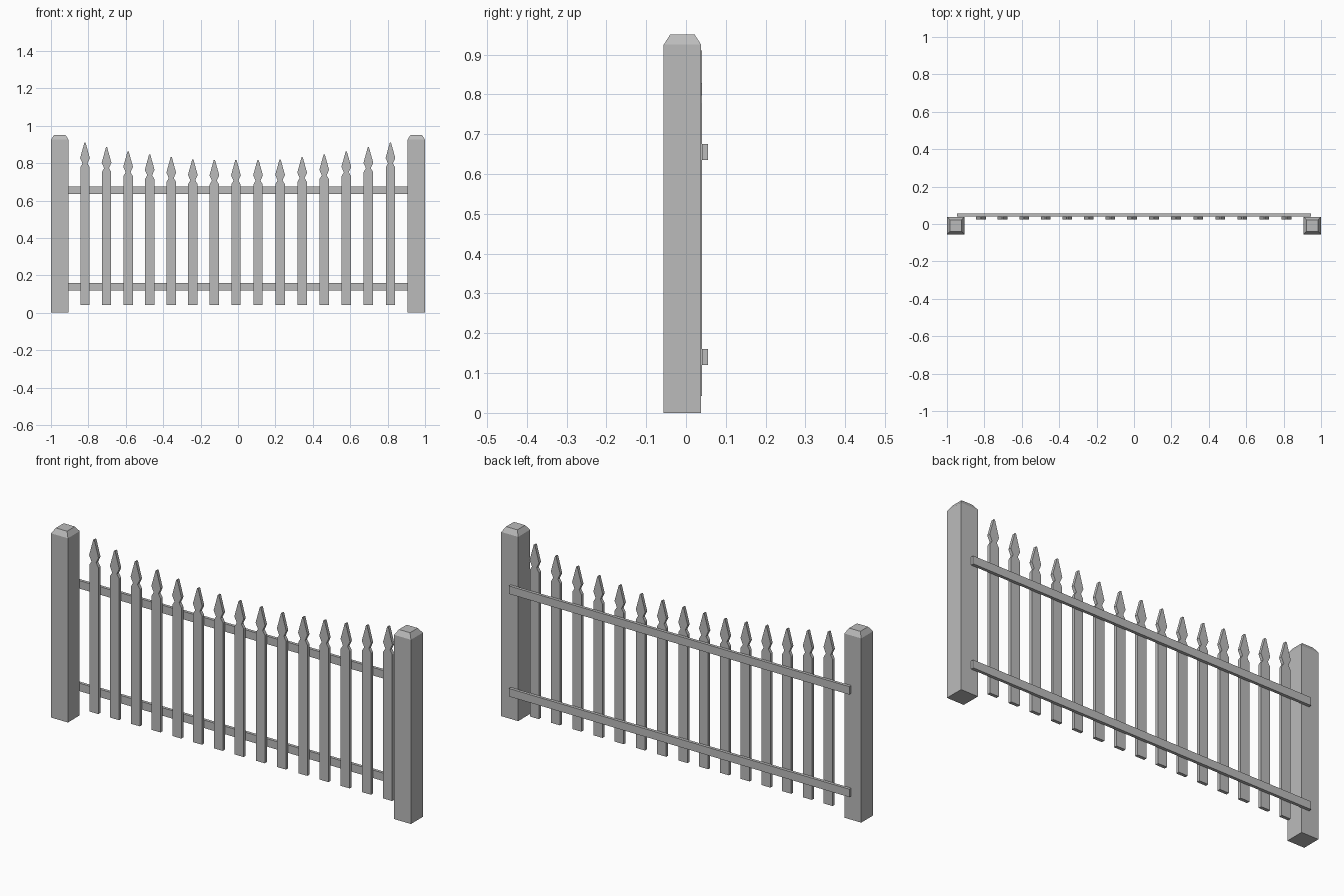
import bpy
import bmesh

cube = bpy.data.objects.get("Cube")
if cube:
    bpy.data.objects.remove(cube, do_unlink=True)

# Single flat material
grey = bpy.data.materials.new("grey_wood")
grey.use_nodes = True
COLOUR = (0.5, 0.5, 0.5, 1)
grey.diffuse_color = COLOUR
grey.node_tree.nodes["Principled BSDF"].inputs["Base Color"].default_value = COLOUR


def finish(bm, name):
    bmesh.ops.recalc_face_normals(bm, faces=bm.faces)
    mesh = bpy.data.meshes.new(name)
    bm.to_mesh(mesh)
    bm.free()
    mesh.materials.append(grey)
    obj = bpy.data.objects.new(name, mesh)
    bpy.context.collection.objects.link(obj)
    return obj


def loft(name, rings):
    """Join matching rings of points and cap both ends."""
    bm = bmesh.new()
    loops = [[bm.verts.new(p) for p in ring] for ring in rings]
    n = len(loops[0])
    for a, b in zip(loops, loops[1:]):
        for i in range(n):
            j = (i + 1) % n
            bm.faces.new((a[i], a[j], b[j], b[i]))
    bm.faces.new(loops[0])
    bm.faces.new(loops[-1])
    return finish(bm, name)


def square(cx, cy, half, z):
    return [(cx + sx * half, cy + sy * half, z)
            for sx, sy in ((-1, -1), (1, -1), (1, 1), (-1, 1))]


# Square posts with chamfered caps
for side, name in ((1, "left_post"), (-1, "right_post")):
    x, y, half = side * 0.953, -0.009, 0.047
    loft(name, [square(x, y, half, 0), square(x, y, half, 0.925),
                square(x, y, half - 0.016, 0.95)])

# Horizontal rails behind the pickets
for z, name in ((0.14, "lower_rail"), (0.655, "upper_rail")):
    loft(name, [[(x, y, z + dz) for y, dz in
                 ((0.04, -0.02), (0.055, -0.02), (0.055, 0.02), (0.04, 0.02))]
                for x in (-0.946, 0.946)])

# Spear-topped pickets, lowest in the middle: heights from the centre outward
HEIGHTS = [0.818, 0.818, 0.82, 0.832, 0.847, 0.863, 0.885, 0.91]
FRONT, BACK, BOTTOM = 0.024, 0.04, 0.042
for i in range(-7, 8):
    x = -0.011 + i * (0.118 if i > 0 else 0.1153)
    top = HEIGHTS[abs(i)]
    half = [(0.025, BOTTOM), (0.025, top - 0.132), (0.013, top - 0.112),
            (0.026, top - 0.083), (0.003, top)]
    outline = half + [(-w, z) for w, z in reversed(half)]
    loft(f"picket_{i + 8}", [[(x + w, y, z) for w, z in outline]
                             for y in (FRONT, BACK)])
